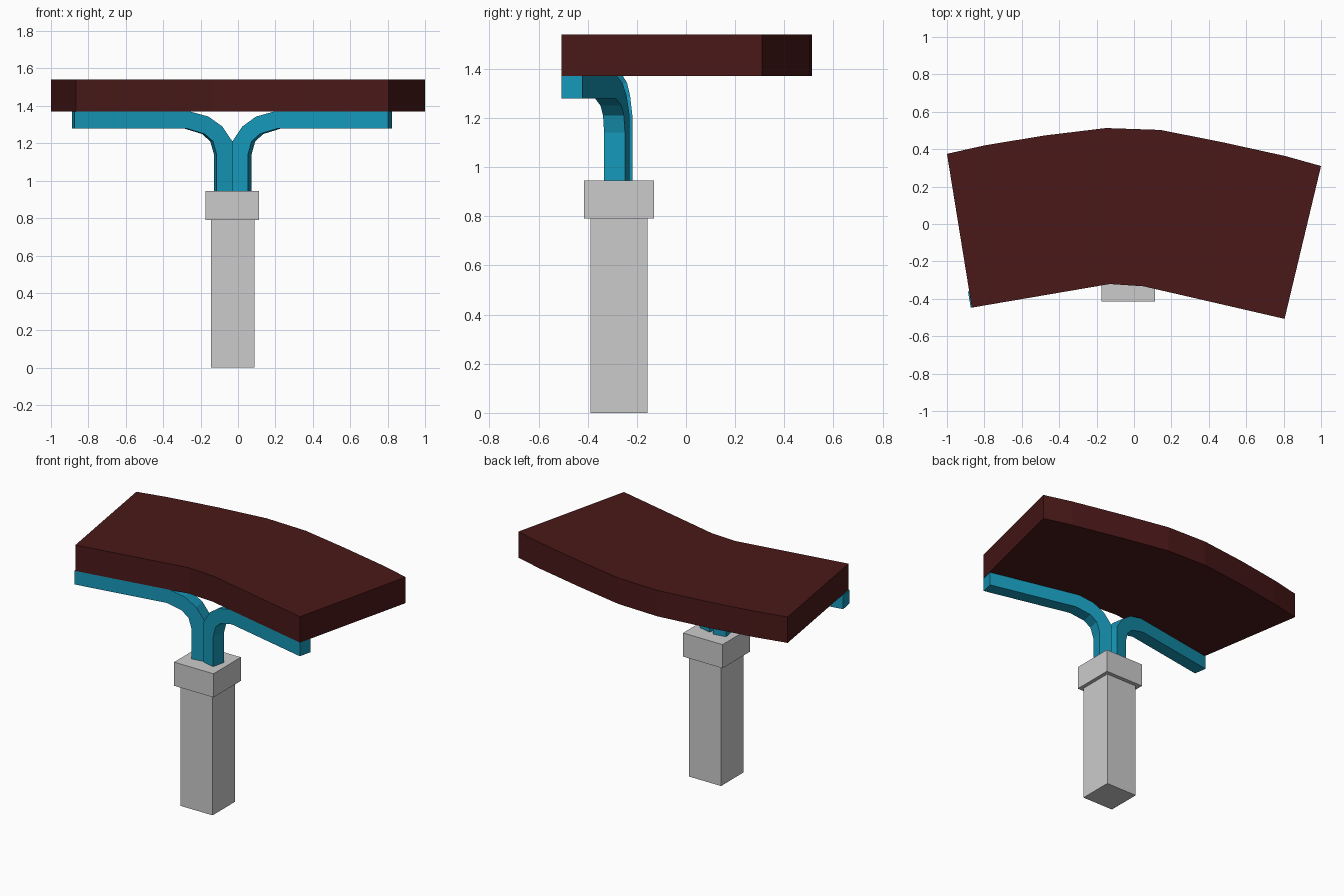
import bpy, bmesh
from math import sin, cos, radians
from mathutils import Vector

if "Cube" in bpy.data.objects:
    bpy.data.objects.remove(bpy.data.objects["Cube"])


def material(name, color):
    m = bpy.data.materials.new(name)
    m.diffuse_color = (*color, 1)
    m.use_nodes = True
    m.node_tree.nodes["Principled BSDF"].inputs["Base Color"].default_value = m.diffuse_color
    return m


def prism(name, points, offset, mat=None):
    """Extrude a flat outline along an offset into a closed solid."""
    bm = bmesh.new()
    face = bm.faces.new([bm.verts.new(p) for p in points])
    ext = bmesh.ops.extrude_face_region(bm, geom=[face], use_keep_orig=True)
    verts = [g for g in ext["geom"] if isinstance(g, bmesh.types.BMVert)]
    bmesh.ops.translate(bm, verts=verts, vec=Vector(offset))
    bmesh.ops.recalc_face_normals(bm, faces=bm.faces)
    me = bpy.data.meshes.new(name)
    bm.to_mesh(me)
    bm.free()
    ob = bpy.data.objects.new(name, me)
    bpy.context.collection.objects.link(ob)
    if mat:
        me.materials.append(mat)
    return ob


def box(name, x0, x1, y0, y1, z0, z1):
    return prism(name, [(x0, y0, z0), (x1, y0, z0), (x1, y1, z0), (x0, y1, z0)],
                 (0, 0, z1 - z0))


wood = material("dark_wood", (0.068, 0.009, 0.009))
teal = material("teal_paint", (0.008, 0.31, 0.48))

# Post and collar
box("post", -0.145, 0.087, -0.388, -0.156, 0.0, 0.79)
box("collar", -0.174, 0.112, -0.414, -0.13, 0.79, 0.945)

# Curved seat slab
outline = [(-1, 0.375), (-0.8, 0.42), (-0.48, 0.473), (-0.15, 0.513),
           (0.14, 0.503), (0.46, 0.44), (0.81, 0.363), (1, 0.31),
           (0.805, -0.507), (0.05, -0.333), (-0.13, -0.321), (-0.867, -0.447)]
prism("seat", [(x, y, 1.37) for x, y in outline], (0, 0, 0.17), wood)

# Two bent support arms following the front edges of the seat
profile = [(0, 0.94), (0.085, 0.94), (0.085, 1.14), (0.105, 1.21), (0.15, 1.25),
           (0.25, 1.28), (0.855, 1.28), (0.855, 1.37), (0.23, 1.37),
           (0.13, 1.343), (0.055, 1.29), (0, 1.21)]
for name, side, angle, y in (("right_arm", 1, 13, -0.314), ("left_arm", -1, 9.6, -0.304)):
    c, s = cos(radians(angle)), sin(radians(angle))
    pts = [(-0.03 + side * d * c, y - d * s, z) for d, z in profile]
    prism(name, pts, (side * s * 0.087, c * 0.087, 0), teal)
